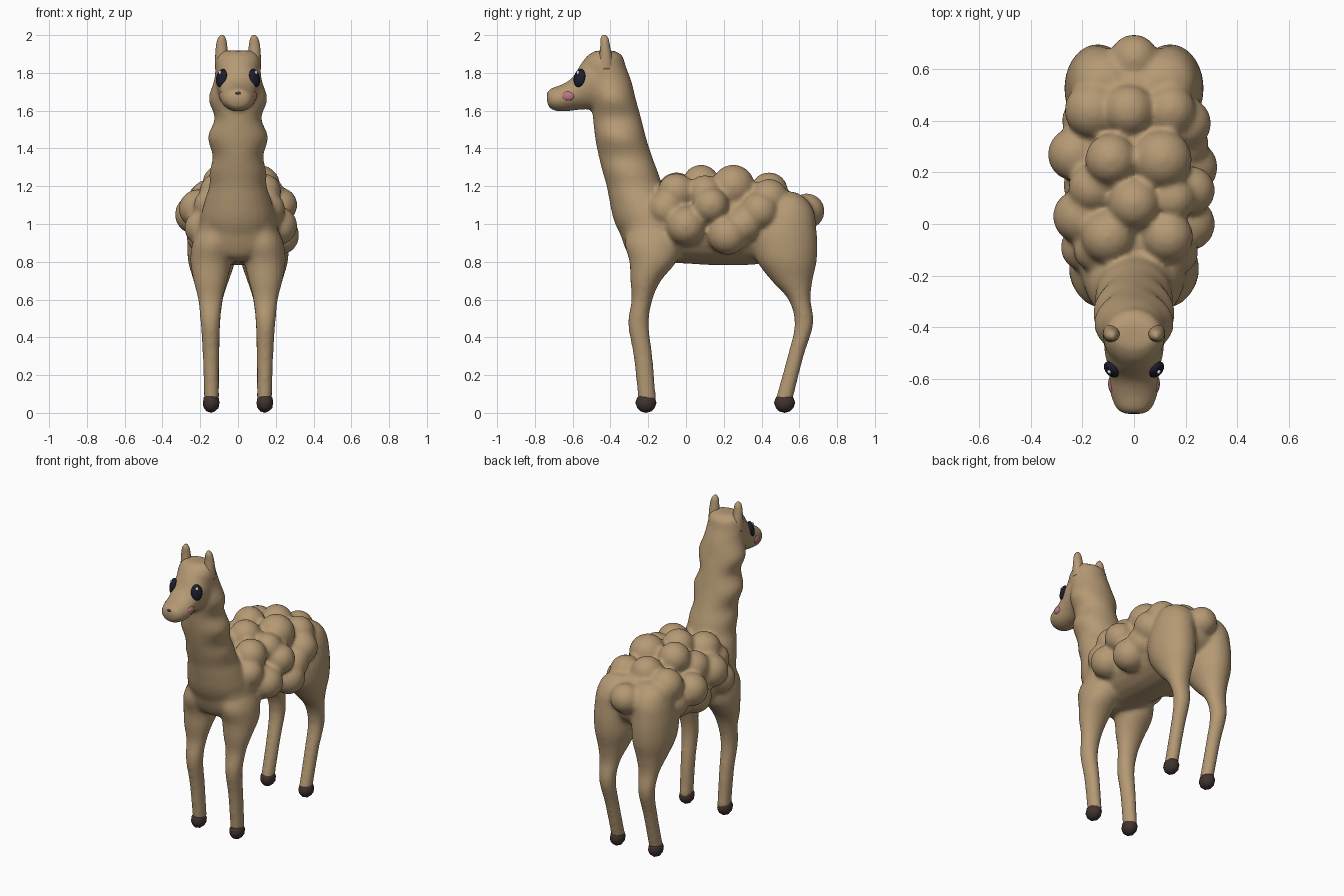
import bpy, bmesh, math
from mathutils import Vector, Matrix

cube = bpy.data.objects.get("Cube")
if cube:
    bpy.data.objects.remove(cube, do_unlink=True)


def material(name, r, g, b):
    mat = bpy.data.materials.new(name)
    mat.use_nodes = True
    mat.diffuse_color = (r, g, b, 1)
    mat.node_tree.nodes["Principled BSDF"].inputs["Base Color"].default_value = (r, g, b, 1)
    return mat


WOOL = material("tan wool", 0.46, 0.32, 0.175)
HOOF = material("dark brown hoof", 0.05, 0.033, 0.028)
EYE = material("dark navy eye", 0.012, 0.012, 0.027)
PINK = material("pink cheek", 0.5, 0.19, 0.21)
WHITE = material("white glint", 0.85, 0.85, 0.85)


def finish(name, bm, mat):
    """Turn a bmesh into a smooth shaded object."""
    bmesh.ops.recalc_face_normals(bm, faces=bm.faces)
    for face in bm.faces:
        face.smooth = True
    mesh = bpy.data.meshes.new(name)
    bm.to_mesh(mesh)
    bm.free()
    mesh.materials.append(mat)
    obj = bpy.data.objects.new(name, mesh)
    bpy.context.collection.objects.link(obj)
    return obj


def spline(rows, steps=4):
    """Catmull-Rom interpolation through the section rows."""
    rows = [Vector(r) for r in rows]
    result = []
    for i in range(len(rows) - 1):
        a, b = rows[max(i - 1, 0)], rows[i]
        c, d = rows[i + 1], rows[min(i + 2, len(rows) - 1)]
        for s in range(steps):
            t = s / steps
            result.append(b + (c - a) * t / 2 + (a * 2 - b * 5 + c * 4 - d) * t * t / 2
                          + (b * 3 - a - c * 3 + d) * t ** 3 / 2)
    return result + [rows[-1]]


def loft(bm, axis, rows, side=1, sides=24):
    """Skin elliptical sections: (position on axis, low edge, high edge, half width, x centre)."""
    rings = []
    for pos, low, high, half, x in spline([(*r, 0)[:5] for r in rows]):
        ring = []
        for k in range(sides):
            a = math.tau * k / sides
            across = (low + high) / 2 + (high - low) / 2 * math.sin(a)
            px = side * (x + half * math.cos(a))
            ring.append(bm.verts.new((px, across, pos) if axis == "z" else (px, pos, across)))
        rings.append(ring)
    for r, s in zip(rings, rings[1:]):
        for k in range(sides):
            n = (k + 1) % sides
            bm.faces.new((r[k], r[n], s[n], s[k]))
    bm.faces.new(rings[0])
    bm.faces.new(rings[-1])


def ball(bm, centre, radii, turn=0, lean=0, detail=3):
    matrix = (Matrix.Translation(centre) @ Matrix.Rotation(turn, 4, "Z")
              @ Matrix.Rotation(lean, 4, "Y") @ Matrix.Diagonal((*radii, 1)))
    bmesh.ops.create_icosphere(bm, subdivisions=detail, radius=1, matrix=matrix)


# Body: trunk, neck, muzzle, legs and wool tufts fused into one skin
body = bmesh.new()
loft(body, "y", [
    (-.34, .92, 1.08, .08), (-.29, .82, 1.15, .17), (-.18, .8, 1.18, .21), (0, .79, 1.2, .22),
    (.2, .78, 1.22, .225), (.4, .79, 1.2, .22), (.52, .84, 1.18, .2), (.62, .9, 1.13, .15),
    (.66, .95, 1.08, .08)])
loft(body, "z", [
    (.84, -.29, 0, .16), (1, -.375, 0, .2), (1.12, -.405, -.06, .178), (1.2, -.42, -.12, .152),
    (1.28, -.443, -.15, .15), (1.36, -.463, -.18, .134), (1.46, -.482, -.212, .16),
    (1.56, -.493, -.237, .124), (1.66, -.503, -.265, .156), (1.76, -.522, -.29, .127),
    (1.84, -.553, -.32, .12), (1.89, -.523, -.335, .108), (1.918, -.48, -.38, .08)])
loft(body, "y", [
    (-.737, 1.645, 1.695, .035), (-.717, 1.608, 1.718, .068), (-.66, 1.595, 1.738, .092),
    (-.6, 1.6, 1.777, .096), (-.55, 1.605, 1.857, .102), (-.5, 1.608, 1.897, .114),
    (-.42, 1.618, 1.902, .117)])
for side in (-1, 1):
    loft(body, "z", [
        (1, -.3, -.02, .1, .1), (.9, -.325, -.02, .115, .127), (.8, -.3, -.05, .11, .142),
        (.7, -.295, -.132, .09, .146), (.6, -.288, -.177, .066, .146), (.47, -.307, -.197, .052, .146),
        (.3, -.278, -.177, .044, .143), (.06, -.253, -.157, .04, .14)], side)
    loft(body, "z", [
        (1.17, .5, .58, .05, .11), (1.13, .45, .64, .1, .12), (1.06, .4, .68, .12, .13),
        (.98, .365, .69, .127, .138), (.9, .352, .697, .13, .14), (.8, .377, .692, .124, .14),
        (.7, .452, .67, .094, .142), (.6, .542, .66, .066, .145), (.47, .575, .675, .052, .145),
        (.3, .537, .623, .044, .142), (.06, .47, .563, .04, .14)], side)

# Wool tufts on the back and flanks, then the tail
for x, y, z, r in [
    (0, .08, 1.215, .1), (-.09, .25, 1.215, .1), (.11, .25, 1.2, .115), (-.02, .44, 1.175, .1),
    (.13, -.05, 1.17, .1), (-.1, -.05, 1.17, .105), (.14, .44, 1.14, .1), (-.16, .44, 1.12, .11),
    (.22, .22, .94, .105), (.21, 0, .99, .105), (.22, .13, 1.1, .095), (.2, .39, 1.07, .1),
    (.15, .1, 1.17, .09), (.19, .31, 1, .1), (.16, -.11, 1.08, .09), (-.23, .27, 1.05, .105),
    (-.21, .03, 1.08, .105), (-.19, -.09, .98, .095), (-.18, .4, 1, .1), (-.17, .15, .94, .105),
    (-.16, .14, 1.14, .095), (-.15, -.1, 1.1, .085), (0, .64, 1.068, .095)]:
    ball(body, (x, y, z), (r, r, r))
skin = finish("body", body, WOOL)
remesh = skin.modifiers.new("fuse", "REMESH")
remesh.mode = "VOXEL"
remesh.voxel_size = 0.0125
remesh.use_smooth_shade = True
soften = skin.modifiers.new("soften", "SMOOTH")
soften.factor = 0.5
soften.iterations = 10

for side, label in ((-1, "right"), (1, "left")):
    # Ears
    bm = bmesh.new()
    loft(bm, "z", [
        (1.82, -.47, -.38, .038, .083), (1.88, -.46, -.39, .034, .087),
        (1.94, -.454, -.402, .03, .087), (1.98, -.453, -.41, .022, .086),
        (2, -.442, -.423, .008, .085)], side, 16)
    finish(label + "_ear", bm, WOOL)

    # Eyes with a glint, and cheeks
    bm = bmesh.new()
    ball(bm, (side * .088, -.564, 1.773), (.02, .036, .05), side * -.7, side * -.25)
    finish(label + "_eye", bm, EYE)
    bm = bmesh.new()
    ball(bm, (side * .096, -.573, 1.802), (.007, .009, .011), side * -.7, side * -.25, 2)
    finish(label + "_eye_glint", bm, WHITE)
    bm = bmesh.new()
    ball(bm, (side * .085, -.625, 1.677), (.015, .034, .025), side * -.12)
    finish(label + "_cheek", bm, PINK)

    # Hooves
    for y, place in ((-.212, "front"), (.522, "rear")):
        bm = bmesh.new()
        ball(bm, (side * .142, y, .054), (.046, .056, .054), detail=2)
        finish(f"{place}_{label}_hoof", bm, HOOF)

# Nose
bm = bmesh.new()
ball(bm, (0, -.722, 1.688), (.027, .014, .016), detail=2)
finish("nose", bm, HOOF)
